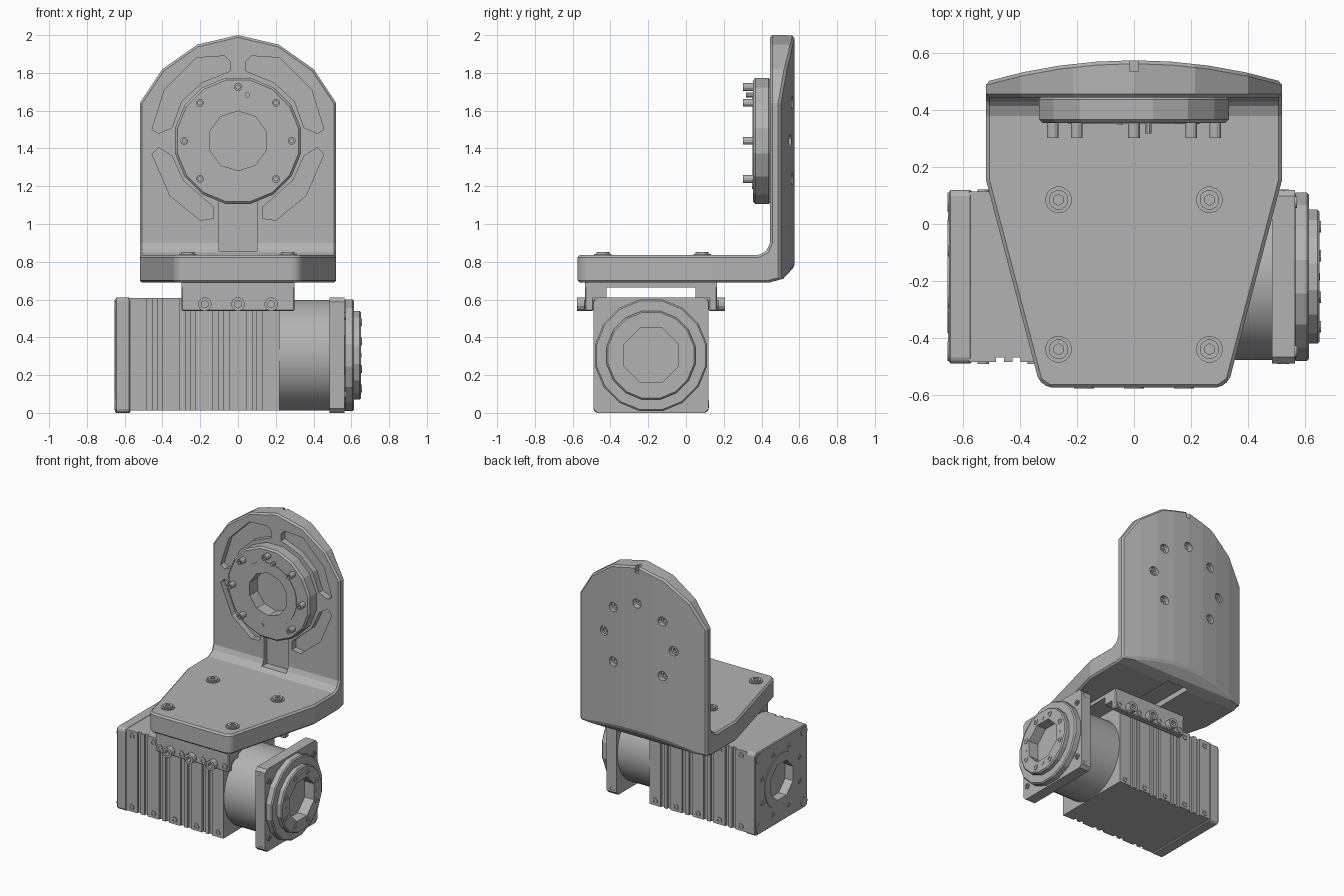
import bpy, bmesh, math
from mathutils import Vector

if "Cube" in bpy.data.objects:
    bpy.data.objects.remove(bpy.data.objects["Cube"], do_unlink=True)

grey = bpy.data.materials.new("machined grey")
grey.use_nodes = True
grey.diffuse_color = (0.45, 0.45, 0.45, 1)
grey.node_tree.nodes["Principled BSDF"].inputs["Base Color"].default_value = (0.45, 0.45, 0.45, 1)


def ngon(centre, r, n, turn=0.5):
    return [(centre[0] + r * math.cos(2 * math.pi * (i + turn) / n),
             centre[1] + r * math.sin(2 * math.pi * (i + turn) / n)) for i in range(n)]


def rect(a0, a1, b0, b1, c=0.0):
    if not c:
        return [(a0, b0), (a1, b0), (a1, b1), (a0, b1)]
    return [(a0 + c, b0), (a1 - c, b0), (a1, b0 + c), (a1, b1 - c),
            (a1 - c, b1), (a0 + c, b1), (a0, b1 - c), (a0, b0 + c)]


def prism(name, pts, axis, lo, hi, bevel=0.0, smooth=False):
    """Extrude a flat outline along one axis."""
    place = {"x": lambda p, h: (h, p[0], p[1]),
             "y": lambda p, h: (p[0], h, p[1]),
             "z": lambda p, h: (p[0], p[1], h)}[axis]
    bm = bmesh.new()
    face = bm.faces.new([bm.verts.new(place(p, lo)) for p in pts])
    out = bmesh.ops.extrude_face_region(bm, geom=[face])
    moved = [v for v in out["geom"] if isinstance(v, bmesh.types.BMVert)]
    bmesh.ops.translate(bm, verts=moved, vec=Vector(place((0, 0), hi - lo)))
    bmesh.ops.recalc_face_normals(bm, faces=bm.faces)
    mesh = bpy.data.meshes.new(name)
    bm.to_mesh(mesh)
    bm.free()
    mesh.materials.append(grey)
    ob = bpy.data.objects.new(name, mesh)
    bpy.context.collection.objects.link(ob)
    if bevel:
        add_bevel(ob, bevel)
    if smooth:
        select(ob)
        bpy.ops.object.shade_smooth_by_angle(angle=math.radians(35))
    return ob


def select(ob):
    bpy.ops.object.select_all(action="DESELECT")
    ob.select_set(True)
    bpy.context.view_layer.objects.active = ob


def add_bevel(ob, width):
    m = ob.modifiers.new("edge", "BEVEL")
    m.width, m.segments, m.limit_method = width, 1, "ANGLE"
    m.angle_limit = math.radians(35)
    select(ob)
    bpy.ops.object.modifier_apply(modifier=m.name)


def combine(ob, tools, operation="DIFFERENCE"):
    for tool in tools:
        m = ob.modifiers.new("cut", "BOOLEAN")
        m.operation, m.object, m.solver = operation, tool, "EXACT"
        select(ob)
        bpy.ops.object.modifier_apply(modifier=m.name)
        bpy.data.objects.remove(tool, do_unlink=True)


def screw(name, centre, r, axis, base, top, socket=0.012):
    """Round screw head with a hexagonal socket in its outer end."""
    ob = prism(name, ngon(centre, r, 12), axis, min(base, top), max(base, top))
    deep = top + (base - top) * 0.6
    out = top + (top - base)
    combine(ob, [prism("socket", ngon(centre, r * 0.55, 6), axis, min(deep, out), max(deep, out))])
    return ob


def flip(pts):
    return [(-x, z) for x, z in pts]


# --- Angle bracket: side profile trimmed by front and top outlines ---
HUB = (0, 1.44)
profile = [(-0.575, 0.69), (0.44, 0.69), (0.515, 0.71), (0.575, 0.775), (0.575, 2), (0.445, 2),
           (0.445, 0.9), (0.425, 0.855), (0.38, 0.835), (-0.575, 0.835)]
bracket = prism("angle_bracket", profile, "x", -0.6, 0.6)
half = [(0.52, 0.6), (0.52, 1.64), (0.4, 1.82), (0.215, 1.95)]
front = half + [(0, 2)] + flip(half)[::-1]
R = 1.84
crown = [(x, 0.575 - R + math.sqrt(R * R - x * x)) for x in [0.52 - 0.13 * i for i in range(9)]]
side = [(0.3, -0.575), (0.335, -0.55), (0.52, 0.155)]
top = side + crown + flip(side)[::-1]
combine(bracket, [prism("trim", front, "y", -1, 1), prism("trim", top, "z", 0, 3)], "INTERSECT")
add_bevel(bracket, 0.012)

# Recessed arc slots, wiring channels, notch and rear counterbores
upper = [(0.04, 1.81), (0.04, 1.86), (0.07, 1.89), (0.22, 1.88), (0.39, 1.71), (0.455, 1.5),
         (0.42, 1.48), (0.35, 1.51), (0.3, 1.65), (0.19, 1.75)]
lower = [(0.455, 1.37), (0.42, 1.405), (0.35, 1.36), (0.29, 1.23), (0.13, 1.09),
         (0.13, 1.03), (0.2, 1.02), (0.36, 1.15)]
cuts = [prism("slot", s, "y", 0.3, 0.49) for s in (upper, flip(upper), lower, flip(lower))]
cuts += [prism("channel", rect(-0.1, 0.1, 0.855, 1.3), "y", 0.3, 0.48),
         prism("channel", rect(-0.09, 0.09, 0.1, 0.46), "z", 0.6, 0.73),
         prism("notch", rect(-0.014, 0.014, 0.535, 0.7), "z", 1.95, 2.1)]
ring = [p for p in ngon(HUB, 0.285, 8, 0) if p[1] > 1.2]
cuts += [prism("bore", ngon(p, 0.034, 12), "y", 0.51, 0.7) for p in ring]
combine(bracket, cuts)
for p in ring:
    screw("rear_screw", p, 0.03, "y", 0.505, 0.535)

# --- Output hub on the upright plate ---
hub = prism("output_hub", ngon(HUB, 0.34, 16), "y", 0.355, 0.45, 0.012)
bore = ngon(HUB, 0.158, 10)
combine(hub, [prism("bore", bore, "y", 0.2, 0.443)])
rim = prism("hub_inner_ring", ngon(HUB, 0.232, 24), "y", 0.351, 0.36)
combine(rim, [prism("bore", bore, "y", 0.2, 0.5)])
for p in ring:
    screw("hub_screw", p, 0.021, "y", 0.36, 0.302)
for p in [(0.05, 1.683), (-0.05, 1.197)]:
    prism("hub_pin", ngon(p, 0.013, 8), "y", 0.318 if p[0] > 0 else 0.35, 0.36)

# --- Base plate screws ---
for x in (-0.265, 0.265):
    for y in (0.085, -0.44):
        prism("base_washer", ngon((x, y), 0.047, 16), "z", 0.83, 0.842)
        screw("base_screw", (x, y), 0.035, "z", 0.83, 0.851)

# --- Motor body with vertical grooves front and back ---
CY, CZ = -0.185, 0.305
AXIS = (CY, CZ)
columns = [-0.53, -0.353, -0.178, 0, 0.172]
edge = [(-0.58, -0.3)]
for c in columns:
    for g in (c - 0.06, c + 0.06):
        if -0.5 < g < 0.2:
            edge += [(g - 0.014, -0.3), (g - 0.014, -0.284), (g + 0.014, -0.284), (g + 0.014, -0.3)]
edge.append((0.22, -0.3))
outline = [(x, CY + y) for x, y in edge] + [(x, CY - y) for x, y in edge[::-1]]
prism("motor_body", outline, "z", 0.012, 0.608)
cap = prism("motor_end_cap", rect(-0.49, 0.12, 0, 0.61, 0.015), "x", -0.65, -0.57, 0.006)
boss = prism("end_boss", ngon(AXIS, 0.2, 24), "x", -0.655, -0.64)
combine(cap, [prism("bore", ngon(AXIS, 0.14, 8), "x", -0.8, -0.59)])
combine(boss, [prism("bore", ngon(AXIS, 0.14, 8), "x", -0.8, -0.5)])
for p in ngon(AXIS, 0.235, 8):
    screw("end_screw", p, 0.02, "x", -0.64, -0.654)
corners = [(CY + a * 0.262, CZ + b * 0.21) for a in (-1, 1) for b in (-1, 1)]
for y, z in corners:
    prism("end_corner_plug", ngon((y, CZ + (z - CZ) * 1.23), 0.035, 12), "x", -0.655, -0.645)

# Gear housing, square flange and stepped output face
prism("gear_housing", ngon(AXIS, 0.294, 32), "x", 0.21, 0.49, smooth=True)
flange = prism("square_flange", rect(-0.49, 0.12, 0, 0.61, 0.022), "x", 0.485, 0.565)
face = prism("output_ring", ngon(AXIS, 0.302, 16), "x", 0.56, 0.615, 0.008)
nose = prism("output_nose", ngon(AXIS, 0.24, 16), "x", 0.605, 0.652, 0.008)
for ob in (face, nose):
    combine(ob, [prism("bore", ngon(AXIS, 0.155, 8), "x", 0.575, 0.8)])
for p in ngon(AXIS, 0.19, 8):
    screw("nose_screw", p, 0.021, "x", 0.64, 0.656)
for p in ngon(AXIS, 0.176, 4, 0):
    prism("nose_pin", ngon(p, 0.014, 8), "x", 0.64, 0.654)
for y, z in corners:
    screw("flange_screw", (y, z), 0.021, "x", 0.555, 0.572)

# Small screws along the motor sides
for s in (-1, 1):
    for x in columns + [0.525]:
        for z in (0.045, 0.57):
            screw("side_screw", (x, z), 0.021, "y", CY + s * 0.29, CY + s * 0.306)

# --- Saddle clamp joining motor and bracket ---
prism("saddle_plate", rect(-0.3, 0.3, CY - 0.35, CY + 0.35), "z", 0.665, 0.692)
for s in (-1, 1):
    a, b = sorted((CY + s * 0.35, CY + s * 0.305))
    prism("clamp_jaw", rect(a, b, 0.54, 0.69), "x", -0.3, 0.3, 0.006)
    a, b = sorted((CY + s * 0.33, CY + s * 0.235))
    prism("clamp_rail", rect(a, b, 0.609, 0.68), "x", -0.3, 0.3)
    for i in range(-3, 4):
        big = i in (-2, 0, 2)
        screw("clamp_screw", (i * 0.088, 0.575), 0.036 if big else 0.024, "y",
              CY + s * 0.34, CY + s * (0.392 if big else 0.356))
